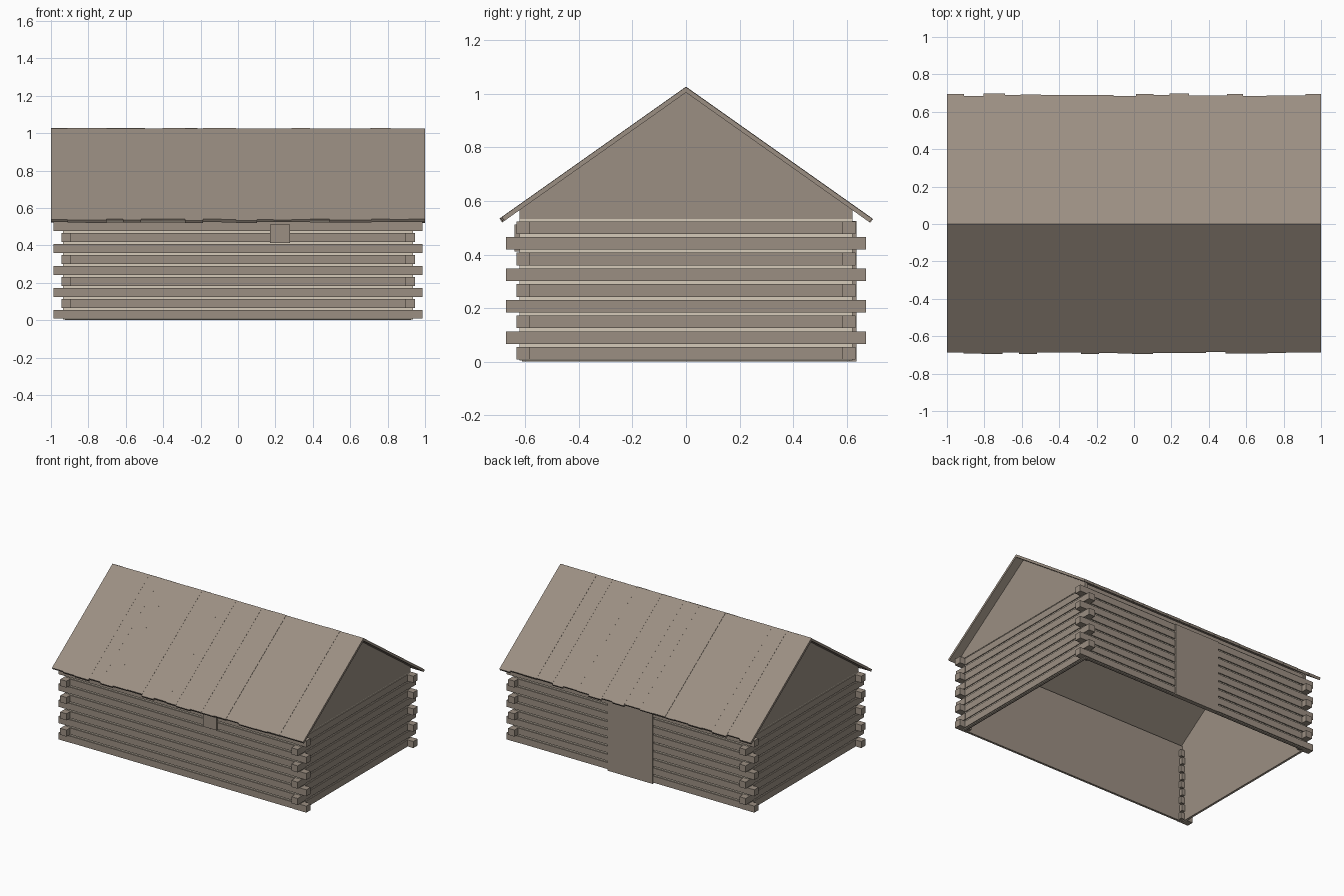
import bpy
import bmesh
import random

random.seed(4)
if "Cube" in bpy.data.objects:
    bpy.data.objects.remove(bpy.data.objects["Cube"], do_unlink=True)


def material(name, rgb):
    m = bpy.data.materials.new(name)
    m.use_nodes = True
    m.diffuse_color = (*rgb, 1)
    m.node_tree.nodes["Principled BSDF"].inputs["Base Color"].default_value = (*rgb, 1)
    return m


WOOD = material("weathered wood", (0.33, 0.275, 0.225))
CHINK = material("pale chinking", (0.67, 0.60, 0.49))


def add_prism(bm, profile, x0, x1):
    """Extrude a (y, z) outline from x0 to x1."""
    face = bm.faces.new([bm.verts.new((x0, y, z)) for y, z in profile])
    ext = bmesh.ops.extrude_face_region(bm, geom=[face])
    verts = [v for v in ext["geom"] if isinstance(v, bmesh.types.BMVert)]
    bmesh.ops.translate(bm, verts=verts, vec=(x1 - x0, 0, 0))


def add_box(bm, x0, x1, y0, y1, z0, z1):
    add_prism(bm, [(y0, z0), (y1, z0), (y1, z1), (y0, z1)], x0, x1)


def finish(bm, name, mat):
    bmesh.ops.recalc_face_normals(bm, faces=bm.faces)
    mesh = bpy.data.meshes.new(name)
    bm.to_mesh(mesh)
    bm.free()
    mesh.materials.append(mat)
    obj = bpy.data.objects.new(name, mesh)
    bpy.context.collection.objects.link(obj)


def ring(name, mat, ox, oy, ix, iy, z0, z1):
    """Four walls without floor or ceiling."""
    bm = bmesh.new()
    for s in (-1, 1):
        ya, yb = sorted((s * iy, s * oy))
        add_box(bm, -ox, ox, ya, yb, z0, z1)
        xa, xb = sorted((s * ix, s * ox))
        add_box(bm, xa, xb, -iy, iy, z0, z1)
    finish(bm, name, mat)


# Wall shell: wooden lining with chinking on the outside
ring("wall_lining", WOOD, 0.926, 0.613, 0.918, 0.605, 0, 0.565)
ring("chinking", CHINK, 0.935, 0.622, 0.926, 0.613, 0.004, 0.533)

# Log courses, with crossing ends that alternate between the two directions
ROWS, PITCH, HALF = 9, 0.0587, 0.0235
for row in range(ROWS):
    zc = 0.031 + row * PITCH
    z0, z1 = zc - HALF, zc + HALF
    bm = bmesh.new()
    for s in (-1, 1):
        ya, yb = sorted((s * 0.615, s * 0.631))
        add_box(bm, -0.94, 0.94, ya, yb, z0, z1)
        xa, xb = sorted((s * 0.928, s * 0.942))
        add_box(bm, xa, xb, -0.628, 0.628, z0, z1)
        for t in (-1, 1):
            if row % 2 == 0:
                xs, ys = (0.89, 0.987), (0.584, 0.633)
            else:
                xs, ys = (0.895, 0.945), (0.58, 0.672)
            xa, xb = sorted(s * v for v in xs)
            ya, yb = sorted(t * v for v in ys)
            add_box(bm, xa, xb, ya, yb, z0, z1)
    finish(bm, f"log_course_{row + 1}", WOOD)

# Gable ends
SLOPE, UNDER, OVER = 0.707, 1.005, 1.027
low = UNDER - SLOPE * 0.622
for side, x0, x1 in (("right", -0.938, -0.918), ("left", 0.918, 0.938)):
    bm = bmesh.new()
    add_prism(bm, [(-0.622, 0.533), (0.622, 0.533), (0.622, low),
                   (0, UNDER), (-0.622, low)], x0, x1)
    finish(bm, f"gable_{side}", WOOD)

# Roof planks of uneven width and length on both slopes
COUNT = 20
for side, s in (("front", -1), ("back", 1)):
    bm = bmesh.new()
    cuts = [-1 + 2 * i / COUNT for i in range(COUNT + 1)]
    cuts = [c if abs(c) > 0.99 else c + random.uniform(-0.02, 0.02) for c in cuts]
    for x0, x1 in zip(cuts, cuts[1:]):
        end = random.uniform(0.685, 0.698)
        lift = random.uniform(-0.003, 0.0)
        top = OVER + lift
        add_prism(bm, [(0, UNDER), (0, top), (s * end, top - SLOPE * end),
                       (s * (end - 0.01), UNDER - SLOPE * (end - 0.01))], x0, x1)
    finish(bm, f"roof_planks_{side}", WOOD)

# Door on the back and window shutter on the front
bm = bmesh.new()
add_box(bm, -0.18, 0.18, 0.61, 0.637, 0, 0.525)
finish(bm, "door", WOOD)
bm = bmesh.new()
add_box(bm, 0.17, 0.278, -0.64, -0.61, 0.412, 0.512)
finish(bm, "window_shutter", WOOD)
